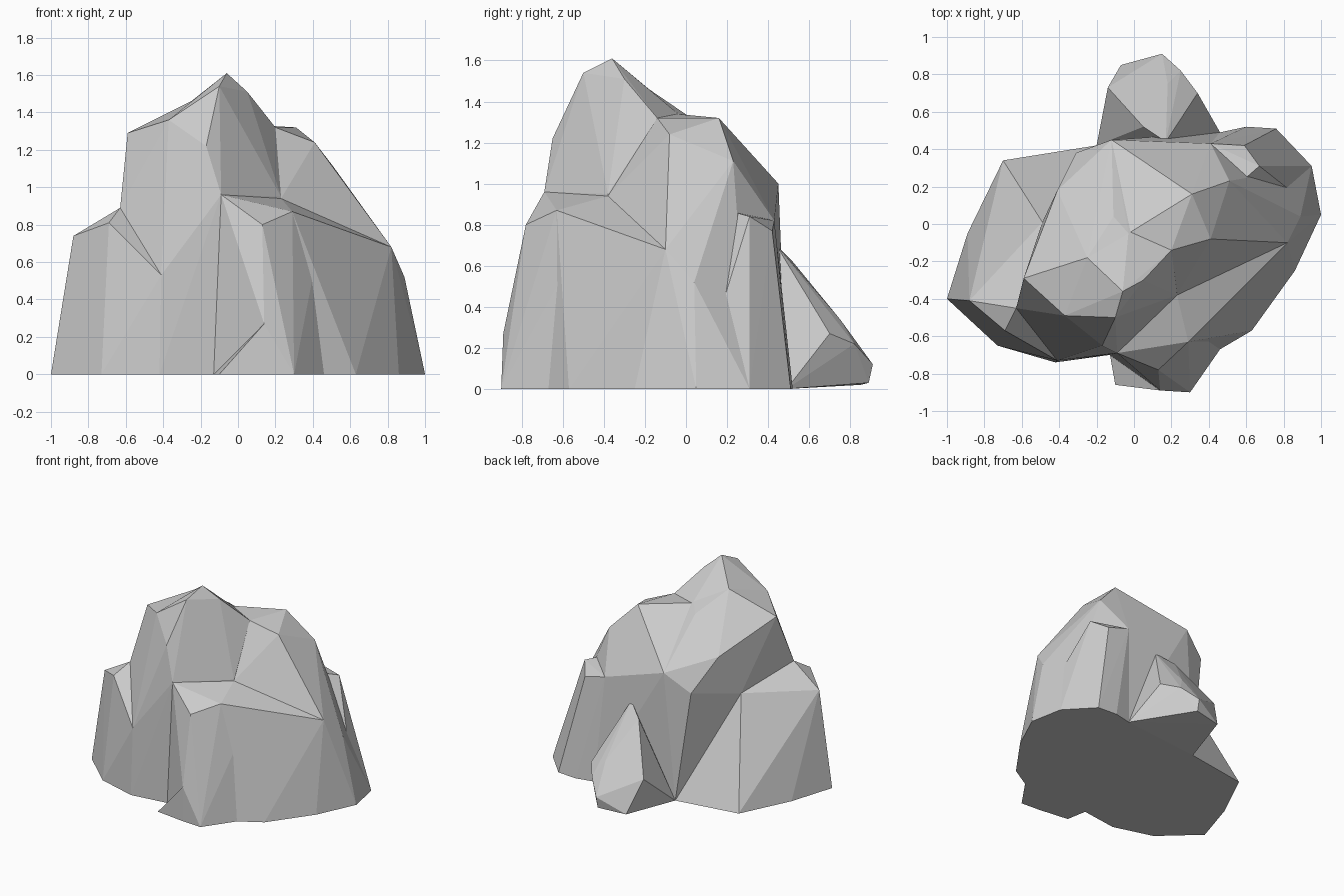
import bpy, bmesh


def crag(name, base, upper):
    """Convex faceted boulder: footprint outline on the ground plus a few crest points."""
    bm = bmesh.new()
    for x, y in base:
        bm.verts.new((x, y, 0))
    for p in upper:
        bm.verts.new(p)
    hull = bmesh.ops.convex_hull(bm, input=bm.verts[:])
    spare = {v for k in ("geom_interior", "geom_unused") for v in hull[k]
             if isinstance(v, bmesh.types.BMVert)}
    bmesh.ops.delete(bm, geom=list(spare), context='VERTS')
    bmesh.ops.recalc_face_normals(bm, faces=bm.faces[:])
    mesh = bpy.data.meshes.new(name)
    bm.to_mesh(mesh)
    bm.free()
    ob = bpy.data.objects.new(name, mesh)
    bpy.context.collection.objects.link(ob)
    return ob


# central mass with the high left edge
summit = crag("rock",
    [(-.42, -.74), (-.13, -.70), (.2, -.5), (.2, .3), (-.2, .42)],
    [(-.59, -.29, 1.29), (-.37, -.49, 1.36), (-.25, -.18, 1.46), (-.17, -.65, 1.22),
     (-.09, -.69, .96), (-.41, -.73, .53), (-.63, -.45, .89), (.2, -.14, 1.32),
     (-.03, -.05, 1.35), (-.11, .04, 1.31), (-.41, .18, 1.1), (-.31, .38, .86),
     (-.12, .45, 1.0), (-.49, .01, .77), (.23, -.38, .95)])

# pointed peak leaning to the front
peak = crag("peak",
    [(-.13, -.69), (.1, -.3), (-.2, -.2)],
    [(-.37, -.49, 1.36), (-.1, -.5, 1.54), (-.06, -.36, 1.61), (.05, -.3, 1.51),
     (-.25, -.18, 1.46), (-.17, -.65, 1.22), (-.09, -.69, .96), (.2, -.14, 1.32),
     (-.03, -.05, 1.35), (.23, -.38, .95)])

# left shoulder
left = crag("left_shoulder",
    [(-1, -.4), (-.73, -.65), (-.42, -.74), (-.2, -.3), (-.2, .42), (-.7, .34), (-.89, -.05)],
    [(-.41, -.73, .53), (-.69, -.57, .81), (-.63, -.45, .89), (-.88, -.41, .74),
     (-.82, -.14, .45), (-.49, .01, .77)])

# right body and the lower ledge behind it
right = crag("right_body",
    [(.86, -.25), (1, .05), (.95, .31), (.46, .49), (-.2, .42), (0, -.3)],
    [(.2, -.14, 1.32), (.31, .16, 1.32), (.41, -.08, 1.24), (.51, .23, 1.11),
     (.23, -.38, .94), (.82, -.1, .68), (.89, .04, .52), (.59, .24, .86),
     (.41, .43, .82), (-.12, .45, 1.0), (-.03, -.05, 1.34)])
ledge = crag("right_ledge",
    [(1, .05), (.95, .31), (.76, .51), (.6, .52), (.46, .49), (.3, .1)],
    [(.67, .31, .84), (.59, .42, .77), (.59, .24, .86), (.41, .43, .82)])

# sloping skirt: front lobe and right-hand lobe
skirt = crag("front_skirt",
    [(-.13, -.70), (.3, -.9), (.46, -.67), (0, 0)],
    [(.13, -.78, .8), (.29, -.63, .87), (.23, -.38, .94), (.14, -.89, .27),
     (-.09, -.69, .96), (.43, -.53, .68)])
side = crag("side_skirt",
    [(.46, -.67), (.63, -.57), (.86, -.25), (1, .05), (0, 0)],
    [(.29, -.63, .87), (.43, -.53, .68), (.23, -.38, .94), (.82, -.1, .68),
     (.89, .04, .52)])

# small wedge foot at the front
foot = crag("front_foot",
    [(-.1, -.86), (.14, -.89), (.3, -.9), (.2, -.6), (-.13, -.69)],
    [(.14, -.89, .27)])

# low spur at the back
spur = crag("back_spur",
    [(-.2, .42), (.46, .49), (.2, .2)],
    [(-.07, .85, .02), (.15, .89, .03), (.15, .91, .12), (.25, .82, .22),
     (.34, .70, .27), (.18, .75, .34), (-.14, .73, .27), (.05, .52, .62),
     (.17, .44, .70)])

# fuse the crags into one solid rock
parts = [peak, left, right, ledge, skirt, side, foot, spur]
for part in parts:
    mod = summit.modifiers.new("fuse_" + part.name, 'BOOLEAN')
    mod.operation = 'UNION'
    mod.solver = 'EXACT'
    mod.object = part
bpy.context.view_layer.update()
fused = bpy.data.meshes.new_from_object(
    summit.evaluated_get(bpy.context.evaluated_depsgraph_get()))
summit.modifiers.clear()
summit.data = fused
for part in parts:
    bpy.data.objects.remove(part)
